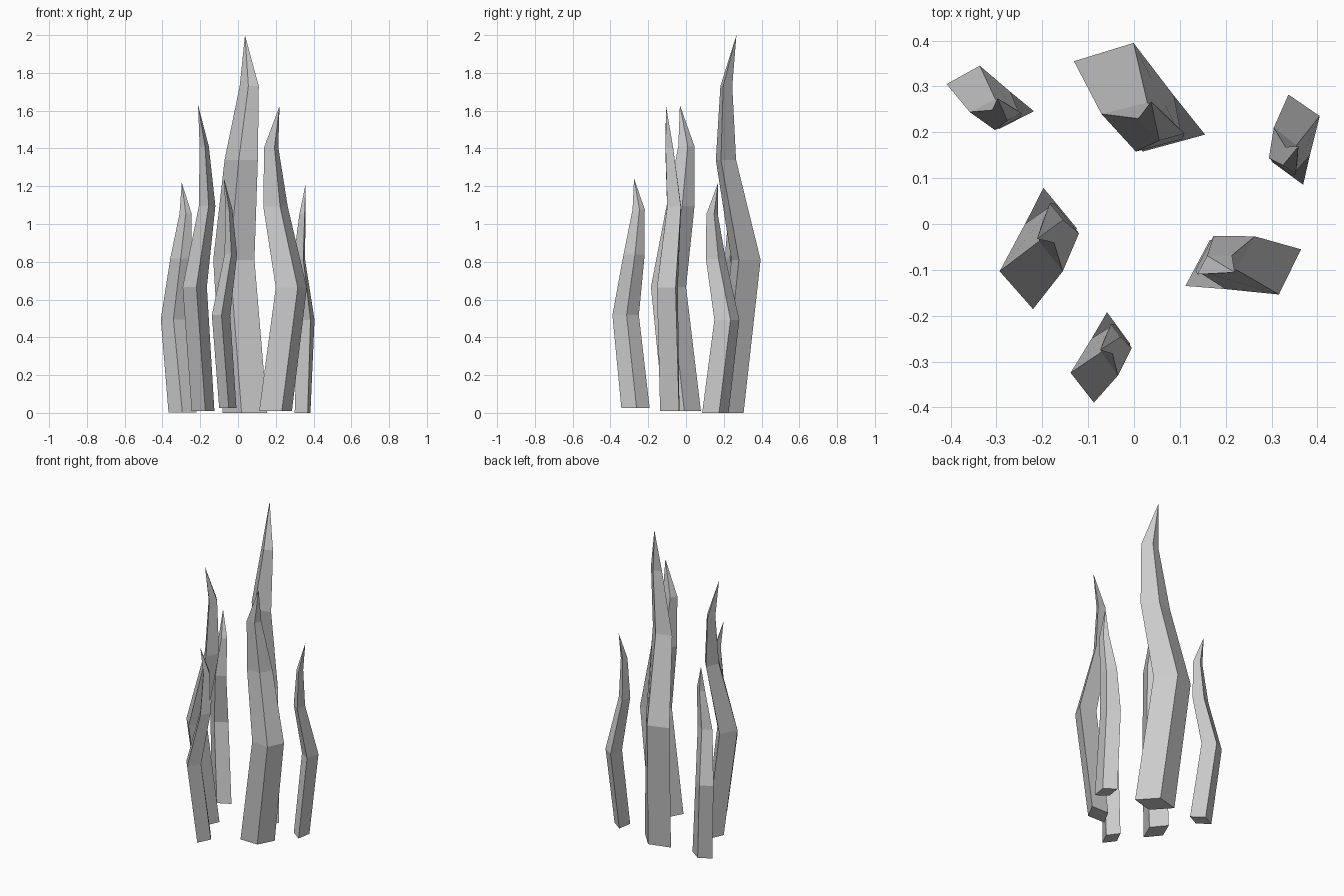
import bpy, bmesh, math

if "Cube" in bpy.data.objects:
    bpy.data.objects.remove(bpy.data.objects["Cube"])

mat = bpy.data.materials.new("pale_grey")
mat.diffuse_color = (0.6, 0.6, 0.6, 1)
mat.use_nodes = True
mat.node_tree.nodes["Principled BSDF"].inputs["Base Color"].default_value = mat.diffuse_color

# Blade cross-sections: height and four corners, relative to the base centre
RINGS = [
    (0.00, [(-0.118, 0.038), (0.018, 0.075), (0.118, -0.035), (-0.018, -0.072)]),
    (0.81, [(-0.168, 0.125), (-0.038, 0.165), (0.050, 0.050), (-0.080, 0.010)]),
    (1.34, [(-0.108, 0.010), (-0.008, 0.035), (0.068, -0.045), (-0.033, -0.072)]),
    (1.73, [(-0.028, 0.000), (0.025, 0.015), (0.073, -0.033), (0.018, -0.048)]),
]
TIP = (0.0, 0.037, 2.0)


def blade_mesh():
    bm = bmesh.new()
    rings = [[bm.verts.new((x, y, z)) for x, y in pts] for z, pts in RINGS]
    tip = bm.verts.new(TIP)
    bm.faces.new(rings[0])
    for lo, hi in zip(rings, rings[1:]):
        for i in range(4):
            j = (i + 1) % 4
            bm.faces.new((lo[i], lo[j], hi[j], hi[i]))
    for i in range(4):
        bm.faces.new((rings[-1][i], rings[-1][(i + 1) % 4], tip))
    bmesh.ops.recalc_face_normals(bm, faces=bm.faces)
    me = bpy.data.meshes.new("blade")
    bm.to_mesh(me)
    bm.free()
    me.materials.append(mat)
    return me


# Six copies of the blade: name, base position, turn in degrees, scale
mesh = blade_mesh()
for name, loc, turn, s in [
    ("tall_blade", (0.037, 0.23, 0.0), 0, 1.0),
    ("left_blade", (-0.184, -0.02, 0.01), 114.3, 0.81),
    ("right_blade", (0.198, -0.085, 0.01), -133.2, 0.807),
    ("front_small_blade", (-0.053, -0.267, 0.025), 111, 0.608),
    ("back_left_small_blade", (-0.293, 0.252, 0.003), 12, 0.608),
    ("right_small_blade", (0.341, 0.155, 0.0), -51.5, 0.608),
]:
    ob = bpy.data.objects.new(name, mesh)
    ob.location = loc
    ob.rotation_euler.z = math.radians(turn)
    ob.scale = (s, s, s)
    bpy.context.collection.objects.link(ob)
